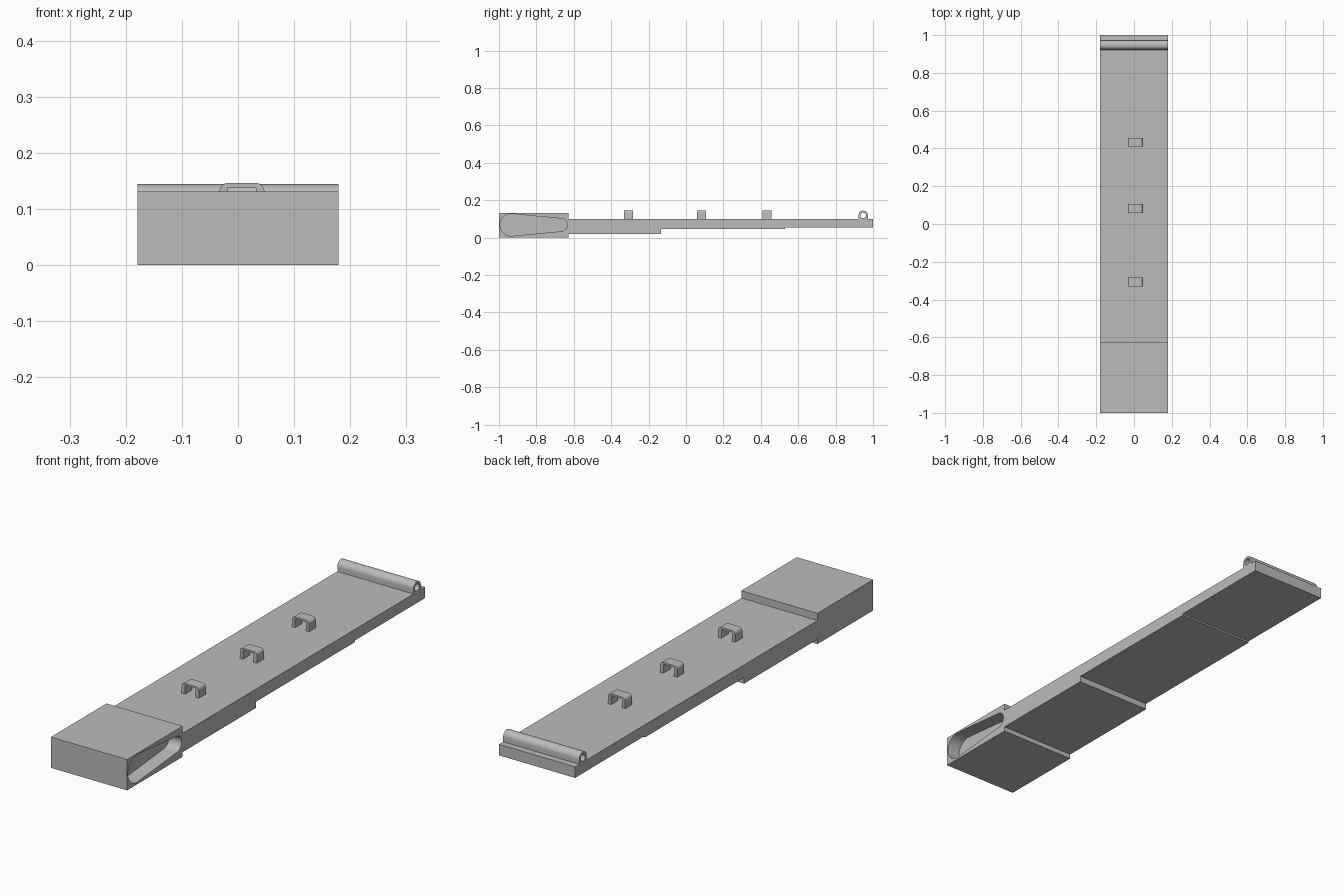
import bpy, bmesh
from math import cos, sin, pi, asin, radians

cube = bpy.data.objects.get("Cube")
if cube:
    bpy.data.objects.remove(cube, do_unlink=True)

grey = bpy.data.materials.new("light grey")
grey.use_nodes = True
colour = (0.5, 0.5, 0.5, 1)
grey.diffuse_color = colour
grey.node_tree.nodes["Principled BSDF"].inputs["Base Color"].default_value = colour

HALF = 0.179      # half width of the plank
TOP = 0.1         # plank surface
HEAD_TOP = 0.131
HEAD_BACK = -0.627


def arc(cu, cv, r, start, end, n=16):
    """Points of an arc, angles in radians."""
    return [(cu + r * cos(start + (end - start) * i / n),
             cv + r * sin(start + (end - start) * i / n)) for i in range(n + 1)]


def prism(name, profile, start, end, axis="x"):
    """Extrude a profile (across, up) along the x or y axis."""
    def place(p, t):
        return (t, p[0], p[1]) if axis == "x" else (p[0], t, p[1])
    bm = bmesh.new()
    face = bm.faces.new([bm.verts.new(place(p, start)) for p in profile])
    move = place((0, 0), end - start)
    new = bmesh.ops.extrude_face_region(bm, geom=[face])["geom"]
    bmesh.ops.translate(bm, vec=move,
                        verts=[g for g in new if isinstance(g, bmesh.types.BMVert)])
    bmesh.ops.recalc_face_normals(bm, faces=bm.faces[:])
    mesh = bpy.data.meshes.new(name)
    bm.to_mesh(mesh)
    bm.free()
    mesh.materials.append(grey)
    obj = bpy.data.objects.new(name, mesh)
    bpy.context.collection.objects.link(obj)
    return obj


def cut(obj, cutter):
    """Subtract the cutter, keep the result and drop the cutter."""
    mod = obj.modifiers.new("cut", "BOOLEAN")
    mod.operation = "DIFFERENCE"
    mod.solver = "EXACT"
    mod.object = cutter
    graph = bpy.context.evaluated_depsgraph_get()
    mesh = bpy.data.meshes.new_from_object(obj.evaluated_get(graph))
    obj.modifiers.clear()
    obj.data = mesh
    bpy.data.objects.remove(cutter, do_unlink=True)


def smooth(obj):
    bpy.ops.object.select_all(action="DESELECT")
    obj.select_set(True)
    bpy.context.view_layer.objects.active = obj
    bpy.ops.object.shade_smooth_by_angle(angle=radians(30))


# Plank with a stepped underside
prism("plank", [(HEAD_BACK, TOP), (HEAD_BACK, 0.02), (-0.135, 0.02), (-0.135, 0.046),
                (0.53, 0.046), (0.53, 0.053), (1, 0.053), (1, TOP)], -HALF, HALF)

# Head block with a tapered pocket in its left side
head = prism("head_block", [(-1, 0), (HEAD_BACK, 0), (HEAD_BACK, HEAD_TOP), (-1, HEAD_TOP)],
             -HALF, HALF)
big, small, y_big, y_small, mid = 0.059, 0.034, -0.935, -0.668, 0.068
lean = asin((big - small) / (y_small - y_big))
outline = (arc(y_small, mid, small, -pi / 2 + lean, pi / 2 - lean)
           + arc(y_big, mid, big, pi / 2 - lean, 3 * pi / 2 + lean, 28))
cut(head, prism("pocket_cutter", outline, HALF - 0.06, HALF + 0.05))
smooth(head)

# Hollow rod across the back end, blended down to the plank
rod_y, rod_z, rod_r = 0.947, 0.119, 0.025
rod = prism("hinge_tube", [(rod_y - rod_r, TOP), (rod_y + rod_r, TOP)]
            + arc(rod_y, rod_z, rod_r, 0, pi, 20), -HALF, HALF)
cut(rod, prism("bore_cutter", arc(rod_y, rod_z, 0.015, 0, 2 * pi, 28)[:-1],
               -HALF - 0.05, HALF + 0.05))
smooth(rod)

# Three strap loops along the centre
left, right, loop_top, bend, wall = -0.033, 0.047, 0.146, 0.015, 0.015
loop_profile = ([(left + wall, TOP), (left, TOP)]
                + arc(left + bend, loop_top - bend, bend, pi, pi / 2, 8)
                + arc(right - bend, loop_top - bend, bend, pi / 2, 0, 8)
                + [(right, TOP), (right - wall, TOP),
                   (right - wall, loop_top - 0.008), (left + wall, loop_top - 0.008)])
for label, y in (("front", -0.307), ("middle", 0.083), ("back", 0.433)):
    smooth(prism(label + "_strap_loop", loop_profile, y - 0.0235, y + 0.0235, "y"))
